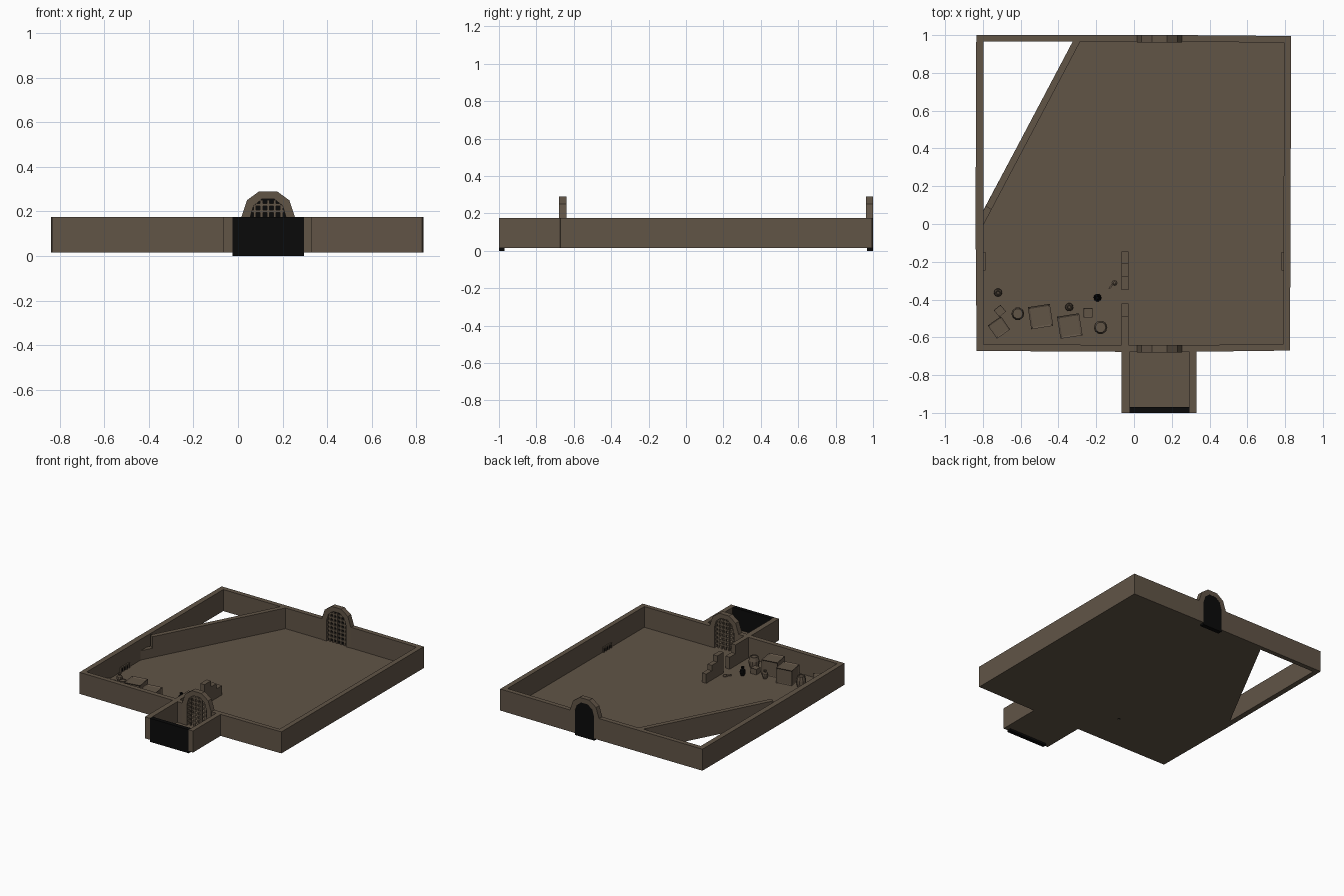
import bpy, bmesh, math
from mathutils import Matrix, Vector

if "Cube" in bpy.data.objects:
    bpy.data.objects.remove(bpy.data.objects["Cube"])


def material(name, rgb):
    m = bpy.data.materials.new(name)
    m.diffuse_color = (*rgb, 1)
    m.use_nodes = True
    m.node_tree.nodes["Principled BSDF"].inputs["Base Color"].default_value = m.diffuse_color
    return m


STONE = material("brown_stone", (0.119, 0.089, 0.062))
BLACK = material("black", (0.003, 0.003, 0.003))
Z0, ZF, Z1 = 0.015, 0.021, 0.175      # underside, floor, wall top


def finish(name, bm, mat):
    bmesh.ops.recalc_face_normals(bm, faces=bm.faces)
    me = bpy.data.meshes.new(name)
    bm.to_mesh(me)
    bm.free()
    me.materials.append(mat)
    ob = bpy.data.objects.new(name, me)
    bpy.context.collection.objects.link(ob)
    return ob


def extrude(name, pts, vec, mat=STONE):
    """Closed outline of 3D points pushed along vec."""
    bm = bmesh.new()
    f = bm.faces.new([bm.verts.new(p) for p in pts])
    r = bmesh.ops.extrude_face_region(bm, geom=[f], use_keep_orig=True)
    bmesh.ops.translate(bm, vec=vec, verts=[v for v in r["geom"] if isinstance(v, bmesh.types.BMVert)])
    return finish(name, bm, mat)


def prism(name, pts, z0=Z0, z1=Z1, mat=STONE):
    return extrude(name, [(x, y, z0) for x, y in pts], (0, 0, z1 - z0), mat)


def box(name, x0, x1, y0, y1, z0=Z0, z1=Z1, mat=STONE):
    return prism(name, [(x0, y0), (x1, y0), (x1, y1), (x0, y1)], z0, z1, mat)


# floors
prism("room_floor", [(-.81, -.66), (.81, -.66), (.81, .98), (-.315, .98), (-.81, .05)], Z0, ZF)
box("entry_floor", -.05, .31, -.98, -.65, Z0, ZF)

# outer walls, with gaps for the two arches
AX0, AX1 = .015, .255
prism("left_wall", [(-.833, -.672), (-.797, -.638), (-.797, .965), (-.835, 1), (-.839, 0)])
prism("right_wall", [(.826, -.67), (.79, -.638), (.795, .96), (.832, .995)])
prism("front_wall_left", [(-.833, -.672), (AX0, -.677), (AX0, -.64), (-.797, -.638)])
prism("front_wall_right", [(AX1, -.677), (.826, -.67), (.79, -.638), (AX1, -.64)])
prism("back_wall_left", [(-.797, .965), (AX0, .965), (AX0, 1), (-.835, 1)])
prism("back_wall_right", [(AX1, .965), (.795, .96), (.832, .995), (AX1, 1)])

# diagonal wall with broken low end
prism("diagonal_wall", [(-.755, .075), (-.285, .965), (-.325, .965), (-.785, .095)])
prism("diagonal_wall_stub", [(-.797, -.005), (-.755, .075), (-.785, .095), (-.797, .07)], Z0, .09)

# entry passage
box("entry_wall_left", -.065, -.025, -1, -.675)
box("entry_wall_right", .295, .33, -1, -.675)
box("entry_darkness", -.025, .295, -1, -.97, 0, Z1, BLACK)

# stepped ruin of the dividing wall
for i, (a, b, h) in enumerate([(-.64, -.49, Z1), (-.49, -.42, .11), (-.35, -.275, Z1),
                               (-.275, -.21, .13), (-.21, -.145, .09)]):
    box(f"dividing_wall_{i}", -.065, -.03, a, b, Z0, h)

# arches with iron-style grilles
OUTER = [(.12, Z0), (.12, .175), (.095, .25), (.04, .29)]
INNER = [(.08, Z0), (.08, .175), (.065, .225), (.028, .255)]
CX = .135


def mirrored(half):
    return half + [(-x, z) for x, z in reversed(half)]


def arch(name, y0, y1, yg):
    loop = mirrored(OUTER) + list(reversed(mirrored(INNER)))
    extrude(name + "_arch", [(CX + x, y0, z) for x, z in loop], (0, y1 - y0, 0))
    w = .006
    for i in range(5):
        x = (i - 2) * .03
        top = .25 if abs(x) < .05 else .228
        box(f"{name}_bar_{i}", CX + x - w, CX + x + w, yg, yg + .01, Z0, top)
    for i in range(7):
        z = .05 + i * .03
        half = .08 if z < .18 else .072 if z < .22 else .056
        box(f"{name}_rail_{i}", CX - half, CX + half, yg + .001, yg + .009, z - w, z + w)


arch("front", -.679, -.64, -.665)
arch("back", .962, 1, .97)
# dark backing of the rear arch
dark = [(x, 0 if z == Z0 else z) for x, z in mirrored(INNER)]
extrude("back_darkness", [(CX + x, .985, z) for x, z in dark], (0, .014, 0), BLACK)
box("back_darkness_sill", CX - .08, CX + .08, .967, .999, 0, .015, BLACK)


# crates with recessed panels
def crate(x, y, s, deg):
    bm = bmesh.new()
    bmesh.ops.create_cube(bm, size=s)
    bmesh.ops.inset_individual(bm, faces=bm.faces[:], thickness=s * .12, depth=-s * .05)
    bmesh.ops.transform(bm, verts=bm.verts, matrix=Matrix.Translation((x, y, Z0 + s / 2))
                        @ Matrix.Rotation(math.radians(deg), 4, 'Z'))
    finish("crate", bm, STONE)


for c in [(-.495, -.49, .118, 9), (-.34, -.54, .118, 9), (-.243, -.47, .048, 0),
          (-.715, -.548, .085, 35), (-.71, -.46, .046, 40)]:
    crate(*c)


# barrels and jars turned from a profile
def lathe(name, x, y, r, h, prof, mat=STONE, n=10):
    bm = bmesh.new()
    rings = [[bm.verts.new((x + r * a * math.cos(2 * math.pi * i / n),
                            y + r * a * math.sin(2 * math.pi * i / n), Z0 + h * b))
              for i in range(n)] for a, b in prof]
    for lo, hi in zip(rings, rings[1:]):
        for i in range(n):
            bm.faces.new((lo[i], lo[i - 1], hi[i - 1], hi[i]))
    bm.faces.new(rings[0])
    bm.faces.new(rings[-1])
    finish(name, bm, mat)


BARREL = [(.75, 0), (1, .35), (1, .65), (.78, 1), (.62, 1), (.62, .93)]
JAR = [(.5, 0), (1, .45), (.85, .7), (.4, .82), (.6, 1), (.4, 1), (.3, .85)]
lathe("barrel_left", -.615, -.475, .034, .085, BARREL)
lathe("barrel_right", -.177, -.547, .036, .085, BARREL)
lathe("jar_middle", -.343, -.44, .022, .065, JAR)
lathe("jar_left", -.72, -.363, .022, .065, JAR)
lathe("black_jar", -.193, -.39, .021, .07, JAR, BLACK)

# torch lying on the floor
lathe("torch_head", -.103, -.312, .014, .02, [(1, 0), (1, .7), (.5, 1)], STONE, 8)
prism("torch_handle", [(-.135, -.34), (-.129, -.346), (-.105, -.316), (-.111, -.310)], Z0, .03)

# small drain grates at the foot of the side walls
for name, x, s in [("left_drain", -.797, 1), ("right_drain", .792, -1)]:
    a, b = sorted((x, x + s * .004))
    box(name + "_hole", a, b, -.24, -.15, ZF, .05, BLACK)
    a, b = sorted((x, x + s * .01))
    for y in (-.242, -.212, -.182, -.152):
        box(name + "_bar", a, b, y - .005, y + .005, ZF, .05)
    box(name + "_lintel", a, b, -.247, -.147, .048, .058)
